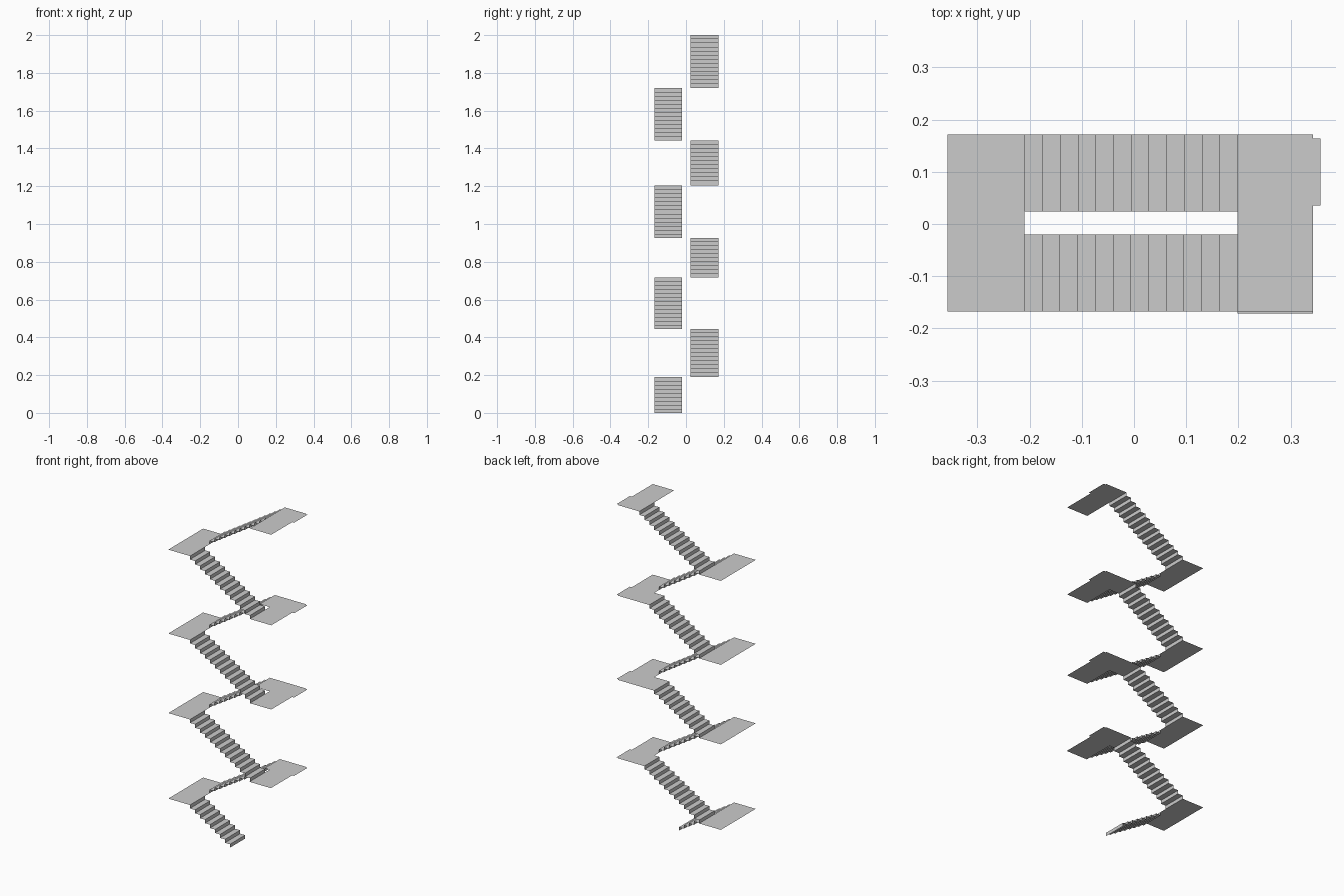
import bpy

if "Cube" in bpy.data.objects:
    bpy.data.objects.remove(bpy.data.objects["Cube"])

X_LEFT, X_RIGHT = -0.2095, 0.198       # inner edges of the landings
PITCH = (X_RIGHT - X_LEFT) / 12        # tread depth
FRONT = (-0.1675, -0.020)              # y range of the front flights
BACK = (0.024, 0.1713)                 # y range of the back flights


def add_mesh(name, verts, faces):
    mesh = bpy.data.meshes.new(name)
    mesh.from_pydata(verts, [], faces)
    mesh.update()
    ob = bpy.data.objects.new(name, mesh)
    bpy.context.collection.objects.link(ob)
    return ob


def flight(name, x, z0, z1, risers, d, ys):
    """Sheet of risers and treads climbing in direction d along x."""
    h = (z1 - z0) / risers
    profile = []
    for i in range(risers):
        px = x + d * PITCH * i
        profile += [(px, z0 + h * i), (px, z0 + h * (i + 1))]
    verts = [(px, y, pz) for px, pz in profile for y in ys]
    faces = []
    for i in range(len(profile) - 1):
        a = 2 * i
        f = (a, a + 1, a + 3, a + 2)
        faces.append(f if d < 0 else f[::-1])
    return add_mesh(name, verts, faces)


def plate(name, outline, z):
    return add_mesh(name, [(x, y, z) for x, y in outline], [range(len(outline))])


# per storey: base z, half landing z, floor z, risers in front and back flight
storeys = [
    (0.0, 0.190, 0.443, 9, 12),
    (0.443, 0.716, 0.925, 13, 10),
    (0.925, 1.205, 1.443, 13, 11),
    (1.443, 1.721, 2.0, 13, 13),
]

for n, (z0, zm, z1, front_n, back_n) in enumerate(storeys, 1):
    # front flight climbs to the left
    flight(f"front_flight_{n}", X_LEFT + PITCH * (front_n - 1), z0, zm, front_n, -1, FRONT)
    # half landing on the left
    plate(f"half_landing_{n}", [(-0.357, FRONT[0]), (X_LEFT, FRONT[0]),
                                (X_LEFT, BACK[1]), (-0.357, BACK[1])], zm)
    # back flight climbs to the right
    flight(f"back_flight_{n}", X_LEFT, zm, z1, back_n, 1, BACK)
    # floor landing with door sill, extended to meet a shorter back flight
    y0 = -0.1713 if n == 1 else FRONT[0]
    xe = X_LEFT + PITCH * (back_n - 1)
    outline = [(X_RIGHT, y0), (0.3435, y0), (0.3435, 0.0355), (0.357, 0.0355),
               (0.357, 0.164), (0.3435, 0.164), (0.3435, BACK[1])]
    if back_n < 13:
        outline += [(xe, BACK[1]), (xe, BACK[0]), (X_RIGHT, BACK[0])]
    else:
        outline += [(X_RIGHT, BACK[1])]
    plate(f"floor_landing_{n}", outline, z1)
